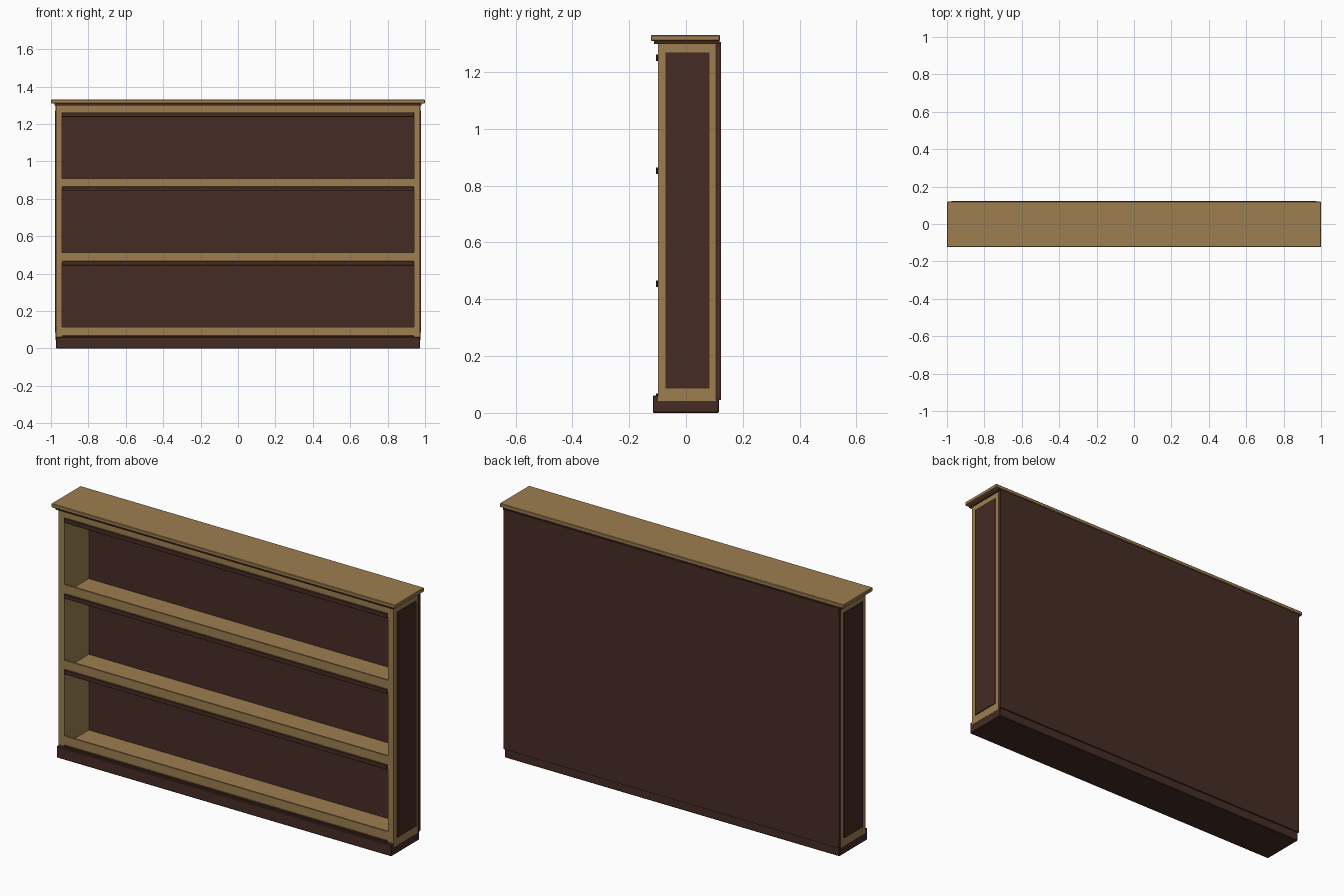
import bpy

if "Cube" in bpy.data.objects:
    bpy.data.objects.remove(bpy.data.objects["Cube"])


def material(name, color):
    m = bpy.data.materials.new(name)
    m.diffuse_color = (*color, 1.0)
    m.use_nodes = True
    m.node_tree.nodes["Principled BSDF"].inputs["Base Color"].default_value = m.diffuse_color
    return m


oak = material("light oak", (0.337, 0.209, 0.080))
walnut = material("dark walnut", (0.061, 0.025, 0.017))


def box(name, x, y, z, mat, bevel=0.0):
    """Axis-aligned box from (min, max) ranges."""
    bpy.ops.mesh.primitive_cube_add(size=1)
    o = bpy.context.object
    o.name = name
    for v in o.data.vertices:
        v.co = [r[0] if c < 0 else r[1] for c, r in zip(v.co, (x, y, z))]
    o.data.materials.append(mat)
    if bevel:
        b = o.modifiers.new("bevel", "BEVEL")
        b.width = bevel
        b.segments = 1
    return o


# base and top
box("plinth", (-0.973, 0.973), (-0.117, 0.116), (0, 0.061), walnut, 0.003)
box("top_board", (-1, 1), (-0.124, 0.120), (1.310, 1.330), oak, 0.003)
box("top_moulding", (-0.982, 0.982), (-0.113, 0.118), (1.299, 1.311), walnut)

# back
box("back_panel", (-0.975, 0.975), (0.104, 0.123), (0.046, 1.306), walnut)

# sides with an inset-looking dark panel
for side, s in (("left", -1), ("right", 1)):
    def span(a, b):
        return tuple(sorted((s * a, s * b)))
    box(side + "_side", span(0.940, 0.974), (-0.099, 0.105), (0.042, 1.301), oak)
    box(side + "_side_panel", span(0.972, 0.979), (-0.072, 0.083), (0.085, 1.268), walnut)

# four identical shelves: board, raised front lip, dark edge strip
for i in range(4):
    z = 0.047 + i * 0.3977
    n = str(i + 1)
    box("shelf_board_" + n, (-0.941, 0.941), (-0.099, 0.105), (z + 0.001, z + 0.022), oak)
    box("shelf_lip_" + n, (-0.940, 0.940), (-0.097, -0.088), (z + 0.020, z + 0.067), oak)
    box("shelf_edge_strip_" + n, (-0.940, 0.940), (-0.106, -0.098), (z - 0.002, z + 0.022), walnut, 0.002)
